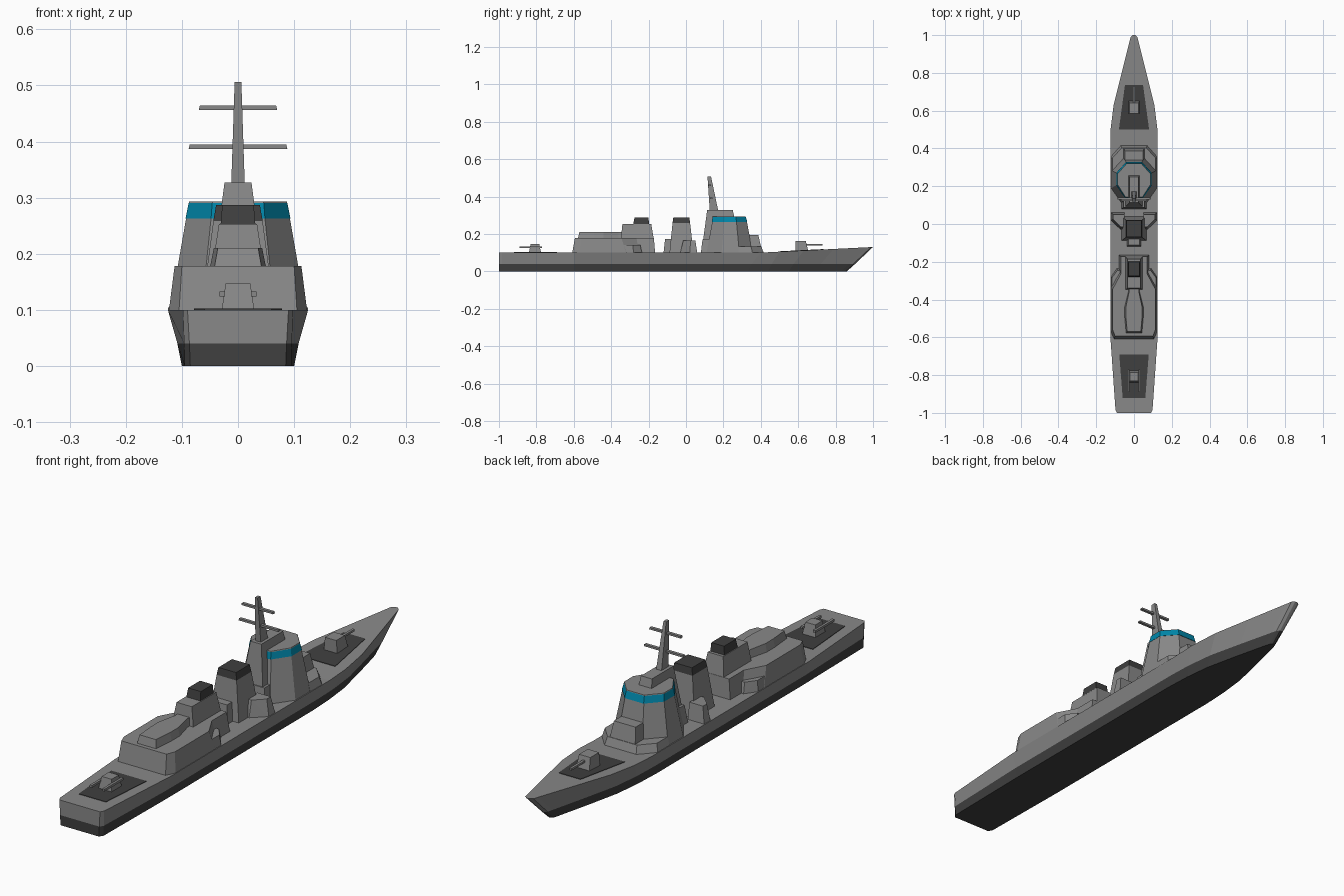
import bpy, bmesh


def material(name, rgb):
    m = bpy.data.materials.new(name)
    m.diffuse_color = (*rgb, 1)
    return m


GREY = material("grey_paint", (0.25, 0.25, 0.25))
DARK = material("dark_paint", (0.05, 0.05, 0.05))
TEAL = material("teal_glass", (0.0, 0.24, 0.4))


def finish(name, bm, mats):
    bmesh.ops.recalc_face_normals(bm, faces=bm.faces)
    me = bpy.data.meshes.new(name)
    bm.to_mesh(me)
    bm.free()
    ob = bpy.data.objects.new(name, me)
    bpy.context.collection.objects.link(ob)
    for m in mats:
        me.materials.append(m)
    return ob


def loft(name, rings, mats=(GREY,), bands=None):
    """Stack of symmetric outlines; each ring lists (x, y, z) for one side, bow to stern."""
    bm = bmesh.new()
    vs = [[[bm.verts.new((s * x, y, z)) for x, y, z in r] for s in (1, -1)] for r in rings]
    n = len(rings[0])
    for k, (a, b) in enumerate(zip(vs, vs[1:])):
        loops = [side[0] + side[1][::-1] for side in (a, b)]
        for i in range(2 * n):
            j = (i + 1) % (2 * n)
            f = bm.faces.new((loops[0][i], loops[0][j], loops[1][j], loops[1][i]))
            f.material_index = bands[k] if bands else 0
    # caps as strips across the beam
    for ring, idx in ((vs[0], bands[0] if bands else 0), (vs[-1], bands[-1] if bands else 0)):
        for i in range(n - 1):
            f = bm.faces.new((ring[0][i], ring[0][i + 1], ring[1][i + 1], ring[1][i]))
            f.material_index = idx
    return finish(name, bm, mats)


def house(name, base, top, z0, z1, mat=GREY):
    return loft(name, [[(x, y, z0) for x, y in base], [(x, y, z1) for x, y in top]], (mat,))


def block(name, base, top, z0, z1, mat=GREY):
    """Tapered box; base and top are (half width, aft y, forward y)."""
    q = lambda t: [(t[0], t[2]), (t[0], t[1])]
    return house(name, q(base), q(top), z0, z1, mat)


def side_pair(name, base, top, z0, z1):
    """Small hull-shaped part on the right side, mirrored to the left."""
    bm = bmesh.new()
    for pts, z in ((base, z0), (top, z1)):
        for x, y in pts:
            bm.verts.new((x, y, z))
    bmesh.ops.convex_hull(bm, input=bm.verts)
    ob = finish(name, bm, (GREY,))
    ob.modifiers.new("mirror", 'MIRROR')


def deck_z(y):
    return 0.10 + max(0, y - 0.4) * 0.05


# hull with dark lower band
keel = [(0.004, 0.86), (0.012, 0.85), (0.018, 0.83), (0.052, 0.69), (0.083, 0.55), (0.095, 0.44),
        (0.1, 0.33), (0.1, -0.6), (0.095, -0.985), (0.085, -1)]
deck = [(0.006, 1.0), (0.018, 0.99), (0.024, 0.965), (0.068, 0.79), (0.108, 0.63), (0.124, 0.5),
        (0.125, 0.4), (0.125, -0.6), (0.098, -0.985), (0.09, -1)]
rings = []
for t in (0, 0.04, 1):
    u = 0.32 if t == 0.04 else t
    rings.append([(a[0] + (b[0] - a[0]) * u, a[1] + (b[1] - a[1]) * u,
                   0.04 if t == 0.04 else t * deck_z(b[1])) for a, b in zip(keel, deck)])
loft("hull", rings, (GREY, DARK), [1, 0])

# gun deck pads
for name, pad in (("fore_gun_pad", [(0.048, 0.735), (0.08, 0.5)]),
                  ("aft_gun_pad", [(0.078, -0.69), (0.06, -0.92)])):
    loft(name, [[(x, y, deck_z(y) + h) for x, y in pad] for h in (-0.005, 0.002)], (DARK,))

# fore gun
block("fore_gun_turret", (0.03, 0.585, 0.655), (0.025, 0.585, 0.64), 0.105, 0.162)
block("fore_gun_barrel", (0.005, 0.64, 0.73), (0.005, 0.64, 0.73), 0.139, 0.147)
# aft gun
block("aft_gun_turret", (0.029, -0.84, -0.775), (0.022, -0.83, -0.785), 0.10, 0.147)
side_pair("aft_gun_barrels", *[[(0.023, -0.89), (0.033, -0.89), (0.033, -0.77), (0.023, -0.77)]] * 2,
          0.124, 0.133)

# aft deckhouse
house("aft_deckhouse",
      [(0.08, -0.165), (0.08, -0.25), (0.123, -0.32), (0.123, -0.57), (0.105, -0.608)],
      [(0.07, -0.172), (0.07, -0.265), (0.113, -0.345), (0.113, -0.56), (0.1, -0.594)], 0.10, 0.178)
side_pair("aft_deckhouse_steps",
          [(0.06, -0.235), (0.09, -0.235), (0.122, -0.28), (0.122, -0.36), (0.06, -0.36)],
          [(0.06, -0.245), (0.088, -0.245), (0.117, -0.285), (0.117, -0.36), (0.06, -0.36)], 0.10, 0.142)
house("deckhouse_roof",
      [(0.03, -0.3), (0.03, -0.36), (0.05, -0.44), (0.05, -0.49), (0.042, -0.578)],
      [(0.026, -0.3), (0.026, -0.36), (0.043, -0.44), (0.043, -0.49), (0.036, -0.57)], 0.176, 0.21)
block("aft_funnel", (0.046, -0.348, -0.173), (0.034, -0.34, -0.186), 0.176, 0.253)
block("aft_funnel_cap", (0.031, -0.282, -0.198), (0.028, -0.275, -0.2), 0.252, 0.287, DARK)

# forward funnel
block("fore_funnel", (0.065, -0.088, 0.04), (0.044, -0.072, 0.022), 0.10, 0.258)
block("fore_funnel_cap", (0.044, -0.072, 0.022), (0.039, -0.068, 0.018), 0.258, 0.287, DARK)
block("fore_funnel_step", (0.038, -0.12, -0.06), (0.03, -0.112, -0.06), 0.10, 0.172)
side_pair("fore_funnel_wings",
          [(0.05, -0.03), (0.07, -0.03), (0.122, 0.02), (0.122, 0.06), (0.05, 0.06)],
          [(0.05, -0.015), (0.07, -0.015), (0.11, 0.025), (0.11, 0.05), (0.05, 0.05)], 0.10, 0.165)

# bridge tower with window band
house("bridge_foot", [(0.07, 0.415), (0.123, 0.355), (0.123, 0.28)],
      [(0.065, 0.403), (0.115, 0.348), (0.115, 0.28)], 0.10, 0.132)
block("bridge_front_block", (0.06, 0.3, 0.408), (0.048, 0.3, 0.387), 0.10, 0.193)
house("bridge_tower", [(0.055, 0.357), (0.121, 0.285), (0.121, 0.19), (0.065, 0.11)],
      [(0.042, 0.326), (0.0925, 0.27), (0.0925, 0.205), (0.048, 0.14)], 0.10, 0.263)
house("bridge_windows", [(0.042, 0.328), (0.0935, 0.271), (0.0935, 0.204), (0.048, 0.138)],
      [(0.04, 0.32), (0.088, 0.266), (0.088, 0.208), (0.046, 0.142)], 0.263, 0.29, TEAL)
house("bridge_roof", [(0.04, 0.32), (0.088, 0.266), (0.088, 0.208), (0.046, 0.142)],
      [(0.039, 0.319), (0.087, 0.265), (0.087, 0.209), (0.045, 0.143)], 0.29, 0.293)
block("bridge_aft_step", (0.065, 0.08, 0.2), (0.055, 0.088, 0.2), 0.10, 0.17)
block("mast_house", (0.045, 0.092, 0.285), (0.024, 0.113, 0.25), 0.17, 0.327)

# mast and yards
block("mast", (0.012, 0.127, 0.172), (0.006, 0.115, 0.134), 0.325, 0.506)
for name, w, y, z in (("lower_yard", 0.088, 0.135, 0.391), ("upper_yard", 0.07, 0.127, 0.46)):
    block(name, (w, y - 0.006, y + 0.006), (w - 0.002, y - 0.006, y + 0.006), z - 0.004, z + 0.004)
